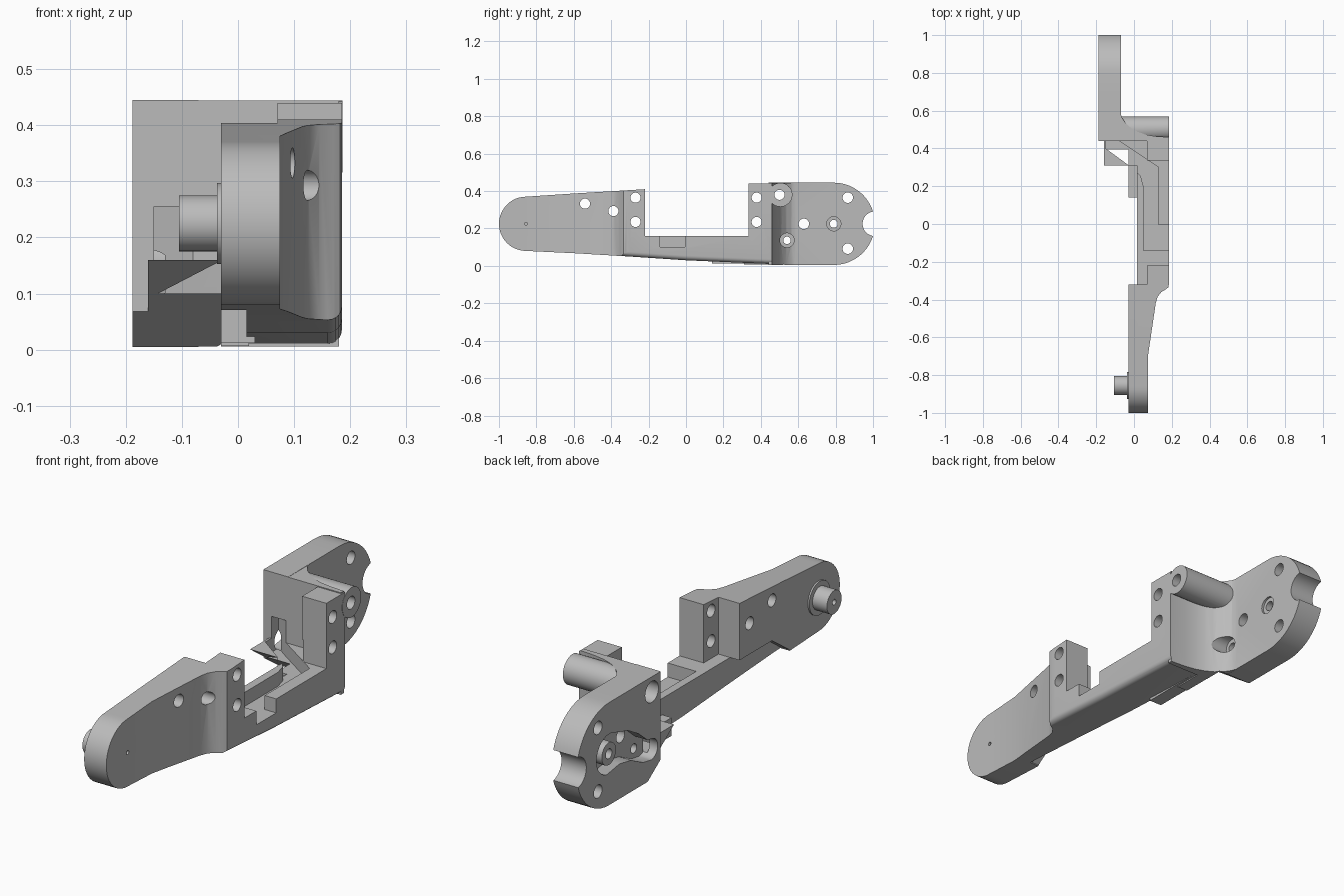
import bpy, bmesh, math
from mathutils import Vector

if "Cube" in bpy.data.objects:
    bpy.data.objects.remove(bpy.data.objects["Cube"], do_unlink=True)

grey = bpy.data.materials.new("plain grey")
grey.use_nodes = True
grey.diffuse_color = (0.5, 0.5, 0.5, 1)
grey.node_tree.nodes["Principled BSDF"].inputs["Base Color"].default_value = (0.5, 0.5, 0.5, 1)


def prism(name, pts, axis, lo, hi, round_edge=None):
    """Extrude a (y, z) outline along x, or an (x, y) outline along z."""
    place = (lambda p: (lo, *p)) if axis == "x" else (lambda p: (*p, lo))
    shift = (hi - lo, 0, 0) if axis == "x" else (0, 0, hi - lo)
    bm = bmesh.new()
    face = bm.faces.new([bm.verts.new(place(p)) for p in pts])
    ext = bmesh.ops.extrude_face_region(bm, geom=[face])
    moved = [v for v in ext["geom"] if isinstance(v, bmesh.types.BMVert)]
    bmesh.ops.translate(bm, verts=moved, vec=Vector(shift))
    bmesh.ops.recalc_face_normals(bm, faces=bm.faces)
    if round_edge:
        edges = [e for e in bm.edges if all(round_edge(v.co) for v in e.verts)]
        bmesh.ops.bevel(bm, geom=edges, offset=0.025, segments=5, profile=0.5, affect="EDGES")
    mesh = bpy.data.meshes.new(name)
    bm.to_mesh(mesh)
    bm.free()
    mesh.materials.append(grey)
    obj = bpy.data.objects.new(name, mesh)
    bpy.context.collection.objects.link(obj)
    return obj


def arc(y, z, r, start, end, n=24):
    angles = [math.radians(start + (end - start) * i / n) for i in range(n + 1)]
    return [(y + r * math.cos(a), z + r * math.sin(a)) for a in angles]


def rod(name, y, z, r, lo, hi):
    return prism(name, arc(y, z, r, 0, 348.75, 31), "x", lo, hi)


def box(name, x0, x1, y0, y1, z0, z1):
    return prism(name, [(x0, y0), (x1, y0), (x1, y1), (x0, y1)], "z", z0, z1)


def combine(obj, tool, operation):
    mod = obj.modifiers.new("combine", "BOOLEAN")
    mod.operation, mod.solver, mod.object = operation, "EXACT", tool
    bpy.context.view_layer.objects.active = obj
    bpy.ops.object.modifier_apply(modifier=mod.name)
    bpy.data.objects.remove(tool, do_unlink=True)


def cut(obj, tool):
    combine(obj, tool, "DIFFERENCE")


def join(obj, tool):
    combine(obj, tool, "UNION")


# Front arm, low rail and rear post: side outline crossed with plan outline
side = arc(-0.855, 0.225, 0.145, 90, 270) + [
    (-0.6, 0.068), (-0.3, 0.05), (0, 0.03), (0.46, 0.01), (0.46, 0.44), (0.335, 0.44),
    (0.335, 0.16), (-0.22, 0.16), (-0.22, 0.41), (-0.6, 0.387)]
bracket = prism("bracket_arm", side, "x", -0.05, 0.185,
                lambda c: c.x > 0.18 and c.z < 0.07 and c.y > -0.7)
plan = [(-0.03, -1.1), (0.075, -1.1), (0.075, -0.69), (0.115, -0.42), (0.125, -0.385),
        (0.145, -0.36), (0.17, -0.345), (0.182, -0.335), (0.185, -0.315), (0.185, 0.5),
        (0.015, 0.5), (0.015, -0.32), (-0.03, -0.32)]
combine(bracket, prism("plan", plan, "z", -0.1, 0.6), "INTERSECT")
cut(bracket, box("inner_step", -0.2, 0.07, -0.32, 0.6, 0.16, 0.6))
relief = [(-0.3, -0.1), (-0.3, 0.16), (-0.54, 0.16), (-0.66, 0.075), (-0.66, -0.1)]
cut(bracket, prism("arm_relief", relief, "x", -0.2, 0.015))

# Rear plate with rounded end
outline = [(0.44, 0.005), (0.44, 0.445), (0.7, 0.445)] + arc(0.79, 0.225, 0.22, 90, -90)
rear = prism("rear_plate", outline, "x", -0.188, -0.07)

# Connecting web with concave back
web = [(-0.18, 0.44), (0.18, 0.44), (0.18, 0.46), (0.11, 0.465), (0.06, 0.474), (0.02, 0.488),
       (-0.015, 0.508), (-0.045, 0.535), (-0.065, 0.565), (-0.08, 0.62), (-0.18, 0.62)]
join(rear, prism("web", web, "z", 0.006, 0.444))
join(rear, box("wedge", -0.16, 0.02, 0.31, 0.47, 0.007, 0.16))
chamfer = [(0.2, 0.238), (0.53, 0.004), (0.53, -0.1), (0.2, -0.1)]
cut(rear, prism("chamfer", chamfer, "x", -0.4, -0.03))
join(rear, rod("cross_tube", 0.505, 0.38, 0.064, -0.15, 0.186))
join(bracket, rear)
join(bracket, box("gusset", -0.03, 0.03, 0.14, 0.45, 0.012, 0.09))

# Pocket on the inner side of the plate, with a boss left standing
pocket = arc(0.79, 0.225, 0.085, -80, 100) + [(0.66, 0.275), (0.59, 0.235), (0.53, 0.185)]
pocket += arc(0.505, 0.135, 0.045, 90, 270, 12) + [(0.56, 0.1), (0.64, 0.14), (0.72, 0.155)]
cut(bracket, prism("pocket", pocket, "x", -0.3, -0.13))
join(bracket, rod("boss", 0.79, 0.225, 0.048, -0.187, -0.1))

# Wire channel, end notch
channel = [(0.05, -0.02), (0.13, -0.02), (0.13, 0.3), (-0.08, 0.44), (-0.15, 0.49),
           (-0.15, 0.4), (0.0, 0.29), (0.035, 0.255), (0.05, 0.2)]
cut(bracket, prism("channel", channel, "z", 0.1, 0.255))
cut(bracket, box("rail_notch", 0.05, 0.3, -0.14, -0.005, 0.1, 0.3))
cut(bracket, rod("end_notch", 1.01, 0.225, 0.066, -0.4, 0.1))

# Through holes
for y, z, r in [(-0.54, 0.333, 0.027), (-0.388, 0.293, 0.027), (-0.27, 0.365, 0.027),
                (-0.27, 0.235, 0.027), (0.378, 0.365, 0.027), (0.378, 0.235, 0.027),
                (0.5, 0.38, 0.027), (0.54, 0.137, 0.02), (0.63, 0.225, 0.028),
                (0.79, 0.225, 0.021), (0.865, 0.365, 0.028), (0.865, 0.092, 0.028),
                (-0.855, 0.225, 0.008)]:
    cut(bracket, rod("hole", y, z, r, -0.4, 0.4))
# Counterbores
cut(bracket, rod("tube_bore", 0.5, 0.38, 0.045, -0.4, -0.12))
cut(bracket, rod("screw_bore", 0.54, 0.137, 0.038, -0.085, 0.4))
cut(bracket, rod("boss_bore", 0.79, 0.225, 0.038, -0.08, 0.4))

# Pivot pin and flange
pin = rod("pivot_pin", -0.855, 0.225, 0.05, -0.105, -0.029)
join(pin, rod("flange", -0.855, 0.225, 0.072, -0.037, -0.029))
cut(pin, rod("pin_hole", -0.855, 0.225, 0.012, -0.2, -0.06))

for obj in (bracket, pin):
    bpy.ops.object.select_all(action="DESELECT")
    obj.select_set(True)
    bpy.context.view_layer.objects.active = obj
    bpy.ops.object.shade_smooth_by_angle(angle=math.radians(25))
